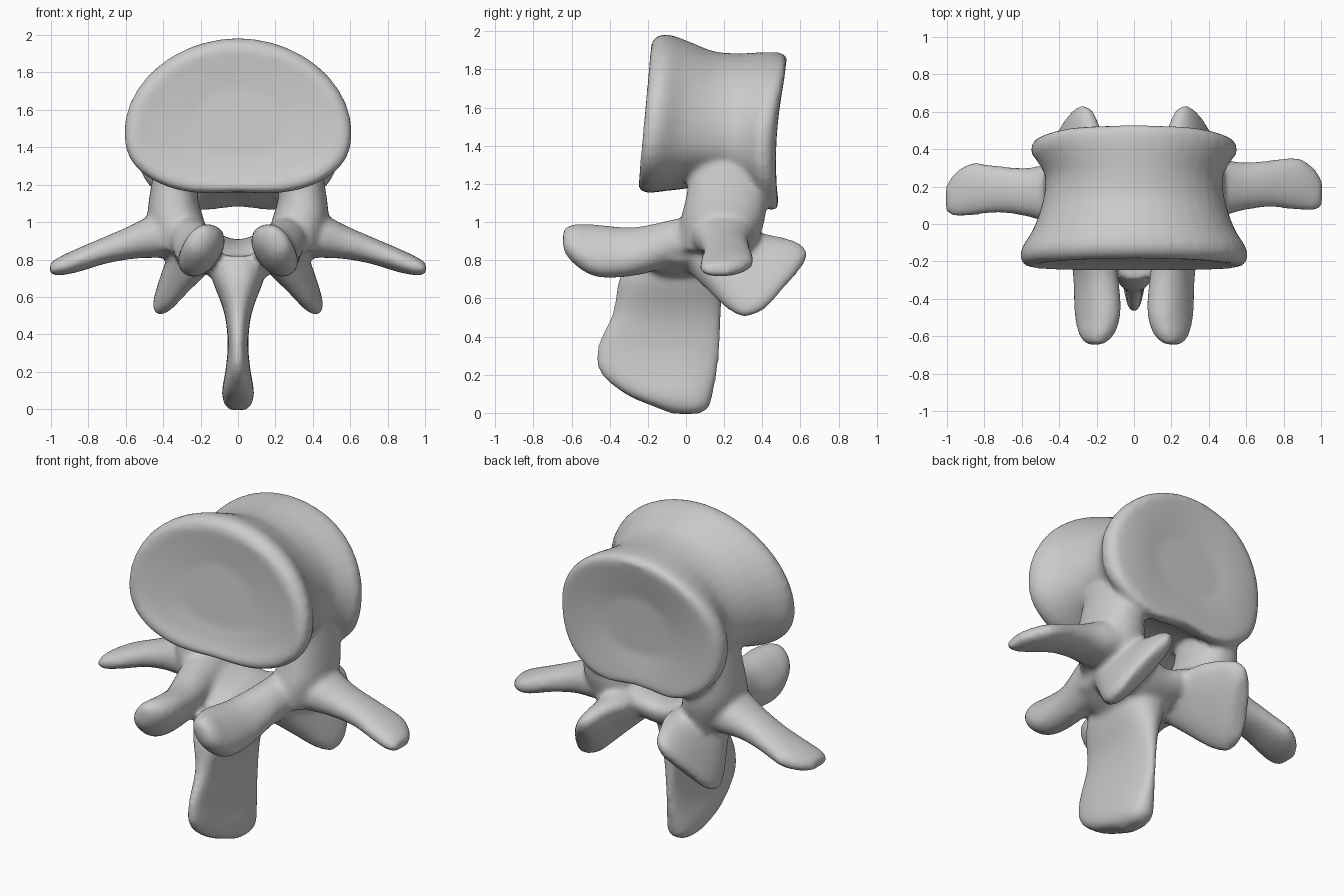
import bpy
import bmesh
import math
from mathutils import Vector

SIDES = 40
parts = []


def power(value, n):
    """Signed root that turns a circle into a superellipse."""
    return math.copysign(abs(value) ** (2.0 / n), value)


def refine(rows, steps=4):
    """Catmull-Rom curve through rows of numbers."""
    out = []
    for i in range(len(rows) - 1):
        p0, p1 = rows[max(i - 1, 0)], rows[i]
        p2, p3 = rows[i + 1], rows[min(i + 2, len(rows) - 1)]
        for k in range(steps):
            t = k / steps
            out.append([0.5 * (2 * b + (c - a) * t + (2 * a - 5 * b + 4 * c - d) * t * t
                               + (3 * b - a - 3 * c + d) * t ** 3)
                        for a, b, c, d in zip(p0, p1, p2, p3)])
    out.append(list(rows[-1]))
    return out


def skin(name, rings):
    """Closed tube through a list of rings."""
    bm = bmesh.new()
    loops = [[bm.verts.new(p) for p in ring] for ring in rings]
    for a, b in zip(loops, loops[1:]):
        for i in range(SIDES):
            j = (i + 1) % SIDES
            bm.faces.new((a[i], a[j], b[j], b[i]))
    for loop in (loops[0], loops[-1]):
        centre = bm.verts.new(sum((v.co for v in loop), Vector()) / SIDES)
        for i in range(SIDES):
            bm.faces.new((loop[i], loop[(i + 1) % SIDES], centre))
    bmesh.ops.recalc_face_normals(bm, faces=bm.faces)
    mesh = bpy.data.meshes.new(name)
    bm.to_mesh(mesh)
    bm.free()
    obj = bpy.data.objects.new(name, mesh)
    bpy.context.collection.objects.link(obj)
    parts.append(obj)


def limb(name, rows, n=2.2, side=1, dy=0.0):
    """Loft of ellipses; each row is centre, first half axis, second half axis."""
    rings = []
    for r in refine(rows):
        c, u, v = Vector(r[0:3]), Vector(r[3:6]), Vector(r[6:9])
        ring = []
        for i in range(SIDES):
            a = 2 * math.pi * i / SIDES
            p = c + u * power(math.cos(a), n) + v * power(math.sin(a), n)
            ring.append((p.x * side, p.y + dy * side, p.z))
        rings.append(ring)
    skin(name, rings)


# Vertebral body: y low, y high, half width, widest height, top, bottom, notch
body = [(-0.22, -0.155, 0.25, 1.50, 1.72, 1.35, 0),
        (-0.24, -0.175, 0.46, 1.49, 1.87, 1.24, 0),
        (-0.26, -0.18, 0.56, 1.48, 1.94, 1.18, 0.01),
        (-0.235, -0.14, 0.605, 1.48, 1.98, 1.145, 0.02),
        (-0.17, -0.08, 0.60, 1.48, 1.98, 1.14, 0.02),
        (-0.05, 0.02, 0.535, 1.47, 1.945, 1.17, 0.0),
        (0.12, 0.15, 0.485, 1.46, 1.895, 1.19, 0),
        (0.24, 0.28, 0.475, 1.45, 1.885, 1.17, 0),
        (0.34, 0.40, 0.515, 1.45, 1.89, 1.10, 0.03),
        (0.42, 0.48, 0.55, 1.44, 1.89, 1.04, 0.05),
        (0.48, 0.53, 0.53, 1.44, 1.87, 1.04, 0.05),
        (0.475, 0.525, 0.43, 1.44, 1.79, 1.13, 0.03),
        (0.45, 0.495, 0.22, 1.45, 1.63, 1.28, 0)]
rings = []
for y0, y1, w, zc, top, bottom, notch in refine(body):
    bow = 0.06 * min(max((y0 - 0.2) / 0.2, 0), 1)
    ring = []
    for i in range(SIDES):
        a = 2 * math.pi * i / SIDES
        s, n = math.sin(a), (1.95 if math.sin(a) > 0 else 2.4)
        x = w * power(math.cos(a), n)
        z = zc + power(s, n) * ((top - zc) if s > 0 else (zc - bottom))
        if s < 0:
            z += notch * math.exp(-(x / 0.18) ** 2)
        y = y0 + (y1 - y0) * (z - 1.1) / 0.85 - bow * (x / 0.55) ** 4
        ring.append((x, y, z))
    rings.append(ring)
skin("vertebral_body", rings)

# Paired parts of the arch
for side in (-1, 1):
    limb("pedicle", [(0.33, 0.21, 1.32, 0.11, 0, 0, 0, 0.18, 0),
                     (0.345, 0.21, 1.13, 0.13, 0, 0, 0, 0.21, 0),
                     (0.33, 0.19, 1.00, 0.15, 0, 0, 0, 0.22, 0),
                     (0.30, 0.16, 0.85, 0.13, 0, 0, 0, 0.20, 0)], 2.3, side)
    limb("transverse_process", [(0.32, 0.18, 0.95, 0, 0.18, 0, 0.03, 0, 0.13),
                                (0.45, 0.18, 0.92, 0, 0.16, 0, 0.03, 0, 0.11),
                                (0.57, 0.185, 0.89, 0, 0.13, 0, 0.02, 0, 0.085),
                                (0.72, 0.20, 0.845, 0, 0.125, 0, 0.02, 0, 0.065),
                                (0.87, 0.20, 0.79, 0, 0.14, 0, 0.02, 0, 0.055),
                                (0.96, 0.17, 0.76, 0, 0.115, 0, 0.01, 0, 0.045),
                                (1.005, 0.15, 0.75, 0, 0.07, 0, 0, 0, 0.03)], 2.2, side, 0.015)
    limb("superior_process", [(0.27, 0.14, 0.91, 0.06, 0, -0.12, 0.10, 0, 0.08),
                              (0.24, -0.06, 0.89, 0.06, 0, -0.10, 0.10, 0, 0.07),
                              (0.205, -0.28, 0.845, 0.075, 0, -0.115, 0.09, 0, 0.05),
                              (0.195, -0.47, 0.85, 0.085, 0, -0.125, 0.085, 0, 0.05),
                              (0.20, -0.59, 0.885, 0.065, 0, -0.09, 0.065, 0, 0.045),
                              (0.21, -0.645, 0.91, 0.03, 0, -0.05, 0.03, 0, 0.02)], 2.2, side)
    limb("inferior_process", [(0.23, 0.14, 0.85, -0.04, 0.12, 0.10, 0.12, 0.02, 0.05),
                              (0.26, 0.27, 0.79, -0.08, 0.15, 0.14, 0.11, 0.04, 0.03),
                              (0.31, 0.39, 0.725, -0.09, 0.17, 0.175, 0.085, 0.04, 0.02),
                              (0.335, 0.465, 0.68, -0.09, 0.16, 0.175, 0.07, 0.03, 0.01),
                              (0.345, 0.51, 0.66, -0.07, 0.11, 0.125, 0.04, 0.02, 0.01)], 2.4, side)

# Lamina joining both sides under the canal
limb("lamina", [(x, 0.06, z, 0, h, 0.03, 0, 0.03, t) for x, z, h, t in
                ((-0.33, 0.92, 0.17, 0.12), (-0.17, 0.845, 0.25, 0.12), (0, 0.80, 0.24, 0.10),
                 (0.17, 0.845, 0.25, 0.12), (0.33, 0.92, 0.17, 0.12))], 2.4)

# Spinous process: height, centre y, half depth, half thickness
limb("spinous_process", [(0, y, z, 0, d, 0, t, 0, 0) for z, y, d, t in
                         ((0.82, -0.05, 0.24, 0.15), (0.70, -0.08, 0.27, 0.14),
                          (0.52, -0.10, 0.285, 0.075), (0.36, -0.14, 0.32, 0.055),
                          (0.22, -0.145, 0.31, 0.065), (0.10, -0.09, 0.23, 0.085),
                          (0.03, -0.02, 0.14, 0.075), (-0.005, 0.0, 0.07, 0.04))], 2.5)

# Fuse the parts into one continuous bone
bpy.ops.object.select_all(action='DESELECT')
for obj in parts:
    obj.select_set(True)
bone = parts[0]
bpy.context.view_layer.objects.active = bone
bpy.ops.object.join()
bone.name = "vertebra"
remesh = bone.modifiers.new("fuse", 'REMESH')
remesh.mode = 'VOXEL'
remesh.voxel_size = 0.017
soften = bone.modifiers.new("soften", 'SMOOTH')
soften.factor = 0.5
soften.iterations = 8
for mod in ("fuse", "soften"):
    bpy.ops.object.modifier_apply(modifier=mod)
bpy.ops.object.shade_smooth()

grey = bpy.data.materials.new("bone_grey")
grey.diffuse_color = (0.6, 0.6, 0.6, 1)
bone.data.materials.clear()
bone.data.materials.append(grey)
